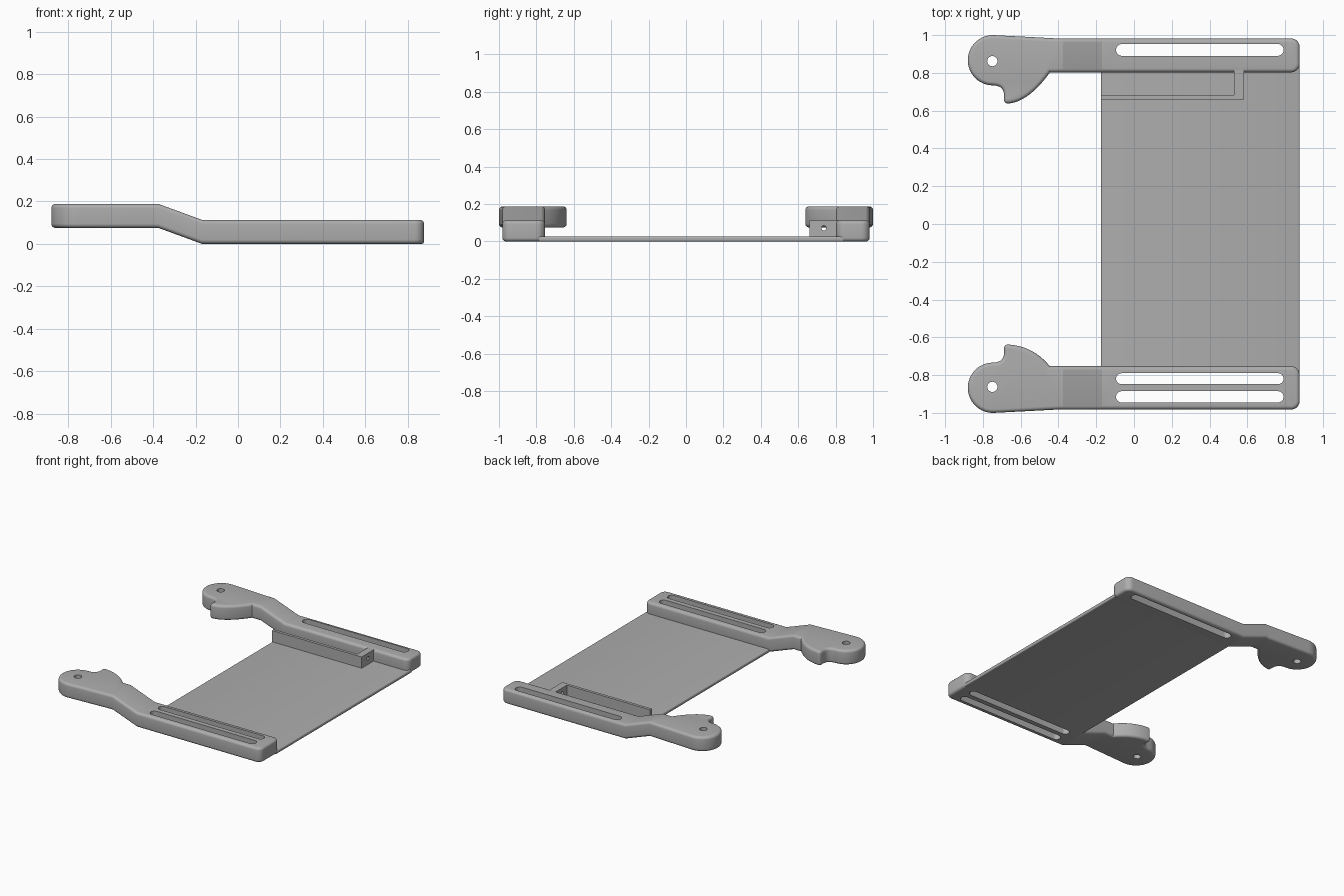
import bpy, bmesh, math
from mathutils import Vector, Matrix

cube = bpy.data.objects.get("Cube")
if cube:
    bpy.data.objects.remove(cube, do_unlink=True)

grey = bpy.data.materials.new("plain grey")
grey.use_nodes = True
grey.diffuse_color = (0.42, 0.42, 0.42, 1)
grey.node_tree.nodes["Principled BSDF"].inputs["Base Color"].default_value = grey.diffuse_color

HEIGHT, LIFT = 0.113, 0.075       # arm thickness and rise of the raised end
BEND_LOW, BEND_HIGH = -0.17, -0.375


def finish(name, bm):
    bmesh.ops.recalc_face_normals(bm, faces=bm.faces)
    mesh = bpy.data.meshes.new(name)
    bm.to_mesh(mesh)
    bm.free()
    mesh.materials.append(grey)
    obj = bpy.data.objects.new(name, mesh)
    bpy.context.collection.objects.link(obj)
    return obj


def prism(points, z0, z1):
    bm = bmesh.new()
    face = bm.faces.new([bm.verts.new((x, y, z0)) for x, y in points])
    top = bmesh.ops.extrude_face_region(bm, geom=[face])["geom"]
    bmesh.ops.translate(bm, vec=(0, 0, z1 - z0),
                        verts=[v for v in top if isinstance(v, bmesh.types.BMVert)])
    return bm


def rect(x0, x1, y0, y1):
    return [(x0, y0), (x1, y0), (x1, y1), (x0, y1)]


def arc(cx, cy, r, a0, a1, n):
    angles = [math.radians(a0 + (a1 - a0) * i / n) for i in range(n + 1)]
    return [(cx + r * math.cos(a), cy + r * math.sin(a)) for a in angles]


def curve(p, c, q, n):
    p, c, q = Vector(p), Vector(c), Vector(q)
    return [tuple(p.lerp(c, i / n).lerp(c.lerp(q, i / n), i / n)) for i in range(n + 1)]


def slot(x0, x1, y0, y1):
    r, cy = (y1 - y0) / 2, (y0 + y1) / 2
    return arc(x0 + r, cy, r, 90, 270, 12) + arc(x1 - r, cy, r, -90, 90, 12)


def cut(obj, bm):
    cutter = finish("cutter", bm)
    cutter.hide_render = True
    mod = obj.modifiers.new("cut", "BOOLEAN")
    mod.operation, mod.solver, mod.object = "DIFFERENCE", "EXACT", cutter
    bpy.context.view_layer.objects.active = obj
    bpy.ops.object.modifier_apply(modifier=mod.name)
    bpy.data.objects.remove(cutter, do_unlink=True)


def smooth(obj, degrees):
    bpy.ops.object.select_all(action="DESELECT")
    obj.select_set(True)
    bpy.context.view_layer.objects.active = obj
    bpy.ops.object.shade_smooth_by_angle(angle=math.radians(degrees))


def arm(name, side, inner, fin_control, slots):
    # Plan outline: round eye, straight bar, curved fin with hooked notch
    outer, end, r = 0.982, 0.877, 0.045
    outline = (arc(-0.747, 0.867, 0.133, 262, 88, 24) + [(-0.4, outer)]
               + arc(end - r, outer - r, r, 90, 0, 8)
               + arc(end - r, inner + r, r, 0, -90, 8)
               + curve((-0.445, inner), fin_control, (-0.655, 0.639), 10)
               + curve((-0.665, 0.638), (-0.69, 0.637), (-0.688, 0.665), 5)
               + curve((-0.688, 0.685), (-0.69, 0.734), (-0.75, 0.734), 8))
    bm = prism([(x, side * y) for x, y in outline], 0, HEIGHT)
    rims = [e for e in bm.edges if abs(e.verts[0].co.z - e.verts[1].co.z) < 0.001]
    bmesh.ops.bevel(bm, geom=rims, offset=0.02, segments=5, profile=0.5,
                    affect="EDGES", clamp_overlap=False)
    # Step the flat bar up towards the eye
    for x in (BEND_LOW, BEND_HIGH):
        bmesh.ops.bisect_plane(bm, geom=bm.verts[:] + bm.edges[:] + bm.faces[:],
                               plane_co=(x, 0, 0), plane_no=(1, 0, 0))
    for v in bm.verts:
        t = (BEND_LOW - v.co.x) / (BEND_LOW - BEND_HIGH)
        v.co.z += LIFT * min(1, max(0, t))
    obj = finish(name, bm)
    # Pivot hole and adjustment slots
    cut(obj, prism(arc(-0.75, side * 0.862, 0.027, 0, 345, 23), -0.1, 0.4))
    for y0, y1 in slots:
        cut(obj, prism(slot(-0.095, 0.792, y0, y1), -0.1, 0.4))
    smooth(obj, 19)


arm("back_arm", 1, 0.803, (-0.55, 0.655), [(0.89, 0.953)])
arm("front_arm", -1, 0.753, (-0.53, 0.65), [(-0.848, -0.79), (-0.945, -0.885)])

# Base plate joining the arms
plate = prism(rect(-0.175, 0.877, -0.785, 0.84), 0, 0.026)
long_edges = [e for e in plate.edges
              if abs(e.verts[0].co.x - e.verts[1].co.x) < 0.001
              and abs(e.verts[0].co.y - e.verts[1].co.y) > 1]
bmesh.ops.bevel(plate, geom=long_edges, offset=0.008, segments=3, profile=0.5,
                affect="EDGES")
smooth(finish("base_plate", plate), 35)

# Open-ended holder: long wall and drilled end wall
holder = finish("side_holder", prism(
    [(-0.175, 0.66), (0.583, 0.66), (0.583, 0.822), (0.53, 0.822),
     (0.53, 0.682), (-0.175, 0.682)], 0.015, HEIGHT - 0.001))
drill = prism(arc(0, 0, 0.013, 0, 337.5, 15), -0.08, 0.08)
bmesh.ops.transform(drill, verts=drill.verts, matrix=Matrix.Translation((0.555, 0.737, 0.072))
                    @ Matrix.Rotation(math.pi / 2, 4, "Y"))
cut(holder, drill)
smooth(holder, 30)
